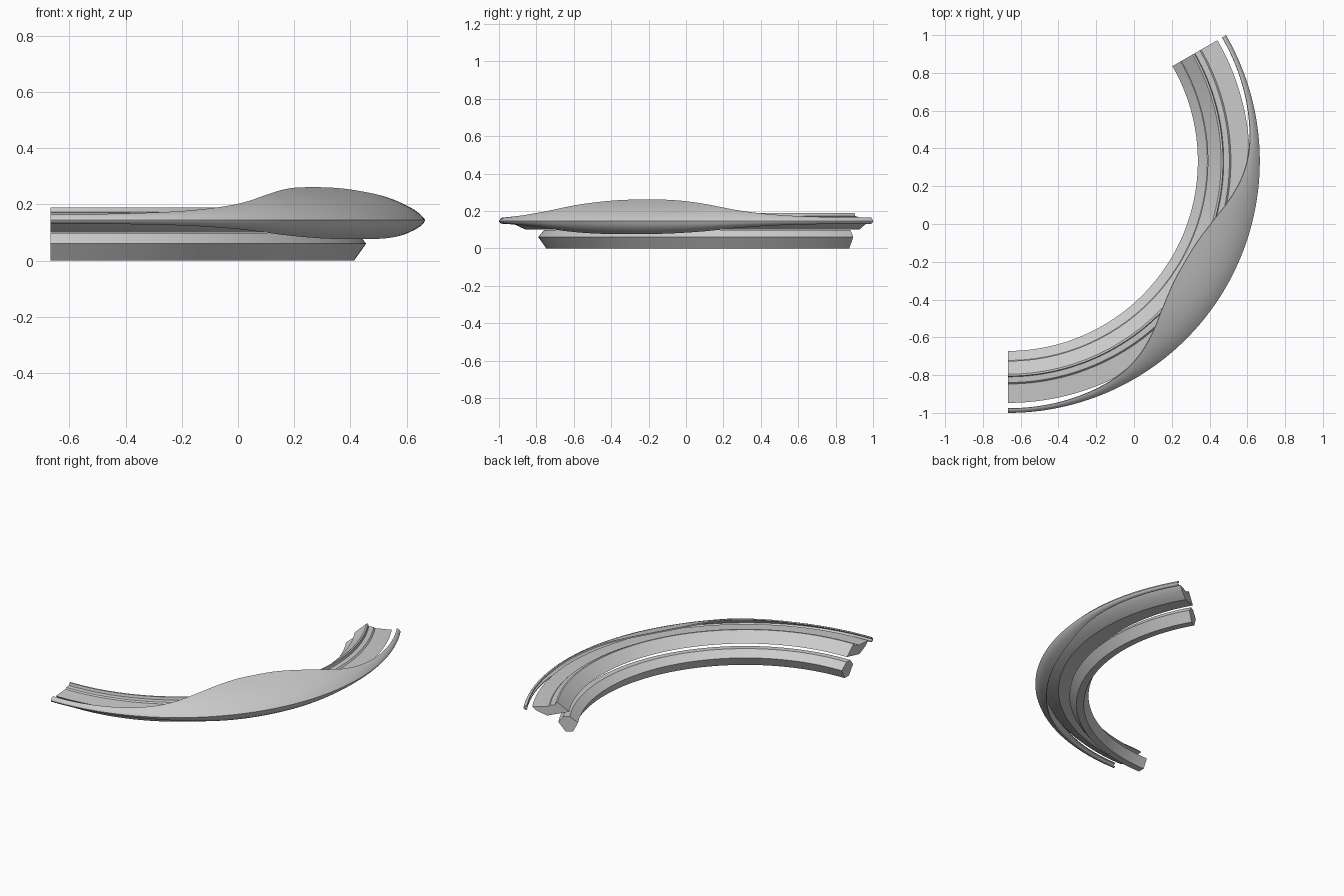
import bpy, bmesh, math
from mathutils import Vector

if "Cube" in bpy.data.objects:
    bpy.data.objects.remove(bpy.data.objects["Cube"])

CX, CY = -0.667, 0.333      # common centre of the arcs
A0, A1, STEPS = -90, 30, 96


def sweep(name, section):
    """Sweep a closed (radius, z) section, which may vary with angle, along the arc."""
    bm = bmesh.new()
    rings = []
    for i in range(STEPS + 1):
        deg = A0 + (A1 - A0) * i / STEPS
        a = math.radians(deg)
        rings.append([bm.verts.new((CX + r * math.cos(a), CY + r * math.sin(a), z))
                      for r, z in section(deg)])
    n = len(rings[0])
    for p, q in zip(rings, rings[1:]):
        for j in range(n):
            k = (j + 1) % n
            bm.faces.new((p[j], p[k], q[k], q[j]))
    bm.faces.new(rings[0])
    bm.faces.new(rings[-1])
    bmesh.ops.recalc_face_normals(bm, faces=bm.faces)
    me = bpy.data.meshes.new(name)
    bm.to_mesh(me)
    bm.free()
    ob = bpy.data.objects.new(name, me)
    bpy.context.collection.objects.link(ob)
    bpy.ops.object.select_all(action='DESELECT')
    ob.select_set(True)
    bpy.context.view_layer.objects.active = ob
    bpy.ops.object.shade_smooth_by_angle(angle=math.radians(25))
    return ob


def curve(keys, x):
    """Smooth interpolation through (x, value) keys."""
    for i in range(len(keys) - 1):
        (x0, y0), (x1, y1) = keys[i], keys[i + 1]
        if x <= x1:
            def slope(k):
                if k == 0 or k == len(keys) - 1:
                    return 0
                return (keys[k + 1][1] - keys[k - 1][1]) / (keys[k + 1][0] - keys[k - 1][0])
            h = x1 - x0
            t = (x - x0) / h
            return ((2*t**3 - 3*t**2 + 1) * y0 + (t**3 - 2*t**2 + t) * h * slope(i)
                    + (3*t**2 - 2*t**3) * y1 + (t**3 - t**2) * h * slope(i + 1))
    return keys[-1][1]


def bezier(a, b, c, n):
    return [a * (1-t)**2 + b * 2*t*(1-t) + c * t*t for t in [i / n for i in range(n + 1)]]


# Lower ring
lower = [(1.035, 0), (1.08, 0), (1.123, 0.06), (1.092, 0.098), (1.055, 0.098), (1.005, 0.06)]
sweep("lower_ring", lambda d: lower)

# Upper ring with stepped top
upper = [(1.058, 0.13), (1.128, 0.189), (1.138, 0.189), (1.142, 0.172), (1.172, 0.17),
         (1.18, 0.162), (1.28, 0.155), (1.255, 0.13), (1.19, 0.1)]
sweep("upper_ring", lambda d: upper)

# Outer blade: thin V-shaped shell, widest halfway round
R_TOP = [(0, 1.078), (7, 1.09), (14, 1.133), (19, 1.18), (26, 1.242), (33, 1.28),
         (45, 1.303), (60, 1.31)]
BELL = [(0, 1), (10, 0.95), (19, 0.74), (28, 0.38), (34, 0.21), (40, 0.1), (50, 0.02), (60, 0)]


def blade(deg):
    o = abs(deg + 30)
    b = curve(BELL, o)
    top = Vector((curve(R_TOP, o), 0.165 + 0.096 * b))
    tip = Vector((1.333, 0.145))
    low = Vector((1.312 - 0.05 * b, 0.131 - 0.055 * b))
    c1 = Vector((1.325 - 0.06 * b, 0.163 + 0.05 * b))
    c2 = Vector((1.33 - 0.01 * b, 0.132 - 0.03 * b))
    out = bezier(top, c1, tip, 8) + bezier(tip, c2, low, 5)[1:]
    inner = []
    for i, p in enumerate(out):
        d = (out[min(i + 1, len(out) - 1)] - out[max(i - 1, 0)]).normalized()
        inner.append(p + Vector((d.y, -d.x)) * 0.008)
    return [tuple(p) for p in out + inner[::-1]]


sweep("outer_blade", blade)
